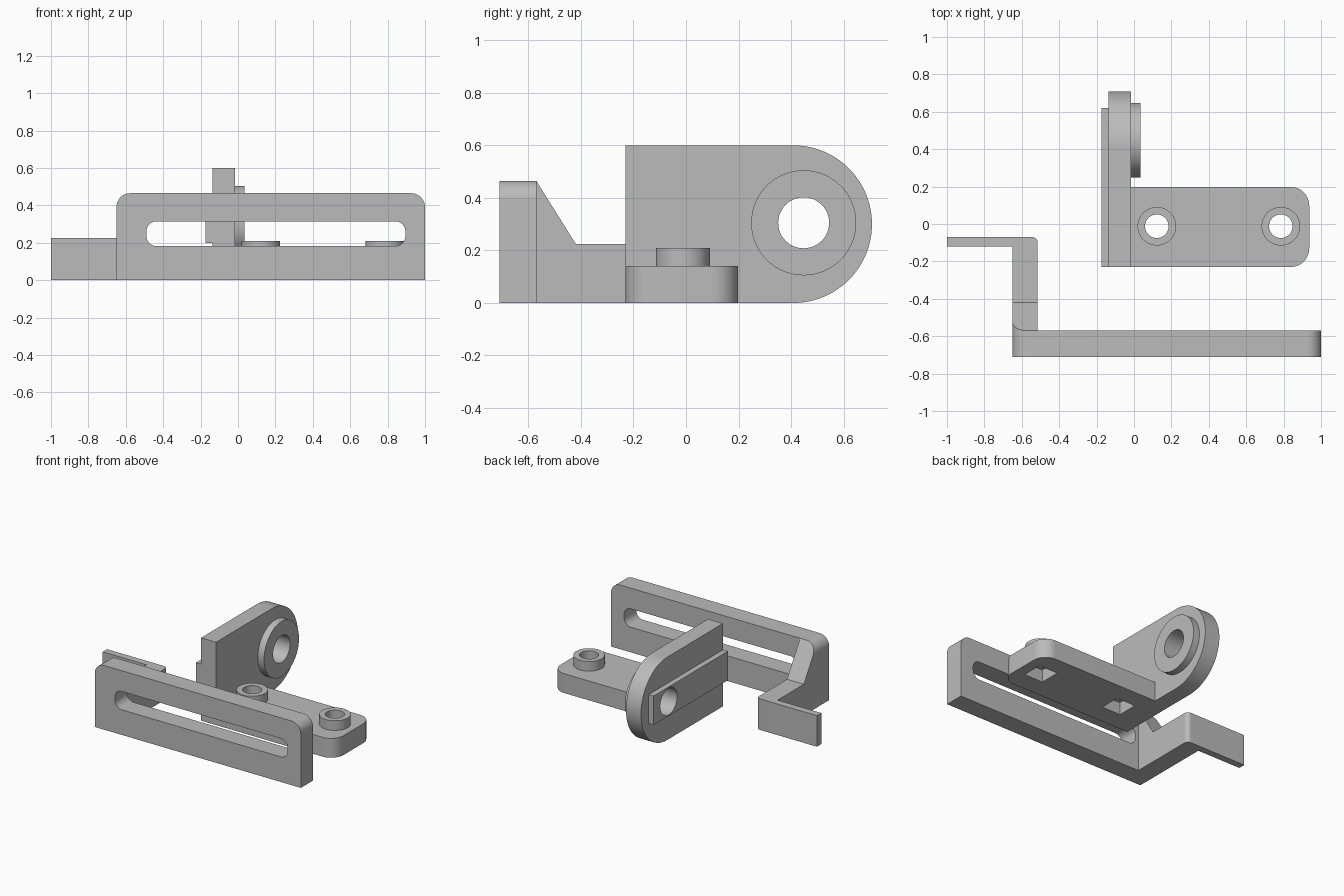
import bpy, bmesh, math

if "Cube" in bpy.data.objects:
    bpy.data.objects.remove(bpy.data.objects["Cube"])

GREY = (0.5, 0.5, 0.5, 1)
grey = bpy.data.materials.new("plain_grey")
grey.use_nodes = True
grey.diffuse_color = GREY
grey.node_tree.nodes["Principled BSDF"].inputs["Base Color"].default_value = GREY


def rounded(u0, u1, v0, v1, bl=0, br=0, tr=0, tl=0, steps=12):
    """Rectangle outline with one radius per corner."""
    corners = [(u0, v0, 1, 1, bl, 180), (u1, v0, -1, 1, br, 270),
               (u1, v1, -1, -1, tr, 0), (u0, v1, 1, -1, tl, 90)]
    pts = []
    for u, v, su, sv, r, start in corners:
        if not r:
            pts.append((u, v))
            continue
        for i in range(steps + 1):
            a = math.radians(start + 90 * i / steps)
            pts.append((u + su * r + r * math.cos(a), v + sv * r + r * math.sin(a)))
    return pts


def circle(u, v, r, n=48):
    return [(u + r * math.cos(math.tau * i / n), v + r * math.sin(math.tau * i / n))
            for i in range(n)]


def prism(name, outline, axis, lo, hi):
    """Extrude a flat outline along an axis."""
    place = {"x": lambda u, v, w: (w, u, v),
             "y": lambda u, v, w: (u, w, v),
             "z": lambda u, v, w: (u, v, w)}[axis]
    bm = bmesh.new()
    face = bm.faces.new([bm.verts.new(place(u, v, lo)) for u, v in outline])
    ext = bmesh.ops.extrude_face_region(bm, geom=[face])
    moved = [g for g in ext["geom"] if isinstance(g, bmesh.types.BMVert)]
    bmesh.ops.translate(bm, verts=moved, vec=place(0, 0, hi - lo))
    bmesh.ops.recalc_face_normals(bm, faces=bm.faces)
    mesh = bpy.data.meshes.new(name)
    bm.to_mesh(mesh)
    bm.free()
    mesh.materials.append(grey)
    ob = bpy.data.objects.new(name, mesh)
    bpy.context.collection.objects.link(ob)
    return ob


def activate(ob):
    bpy.ops.object.select_all(action="DESELECT")
    ob.select_set(True)
    bpy.context.view_layer.objects.active = ob


def combine(ob, other, operation):
    """Apply a boolean and discard the second solid."""
    activate(ob)
    mod = ob.modifiers.new("bool", "BOOLEAN")
    mod.operation, mod.object, mod.solver = operation, other, "EXACT"
    bpy.ops.object.modifier_apply(modifier=mod.name)
    bpy.data.objects.remove(other)


def finish(ob):
    activate(ob)
    bpy.ops.object.shade_smooth_by_angle(angle=math.radians(30))


# Slotted front bar
front_outline = rounded(-0.65, 1.0, 0, 0.465, tr=0.075, tl=0.075)
bar = prism("slotted_bracket", front_outline, "y", -0.71, -0.57)
slot = rounded(-0.49, 0.895, 0.182, 0.315, 0.055, 0.055, 0.055, 0.055)
combine(bar, prism("slot_cutter", slot, "y", -0.8, -0.5), "DIFFERENCE")

# Sloped side arm and end tab of the bracket
side = [(-0.57, 0), (-0.07, 0), (-0.07, 0.225), (-0.42, 0.225), (-0.57, 0.465)]
arm = prism("side_arm", side, "x", -0.65, -0.515)
combine(arm, prism("arm_limit", front_outline, "y", -0.9, 0.1), "INTERSECT")
corner = rounded(-0.7, -0.515, -0.6, -0.07, tr=0.03)
combine(arm, prism("corner_limit", corner, "z", -0.1, 0.6), "INTERSECT")
combine(bar, arm, "UNION")
tab = rounded(-1.0, -0.515, -0.12, -0.07, tr=0.03)
combine(bar, prism("end_tab", tab, "z", 0, 0.225), "UNION")
finish(bar)

# Upright plate with round end, boss and backing strip
eye = (0.448, 0.305)
upright = prism("upright_plate",
                rounded(-0.23, 0.708, 0, 0.6, br=0.3, tr=0.3, steps=24),
                "x", -0.135, -0.015)
combine(upright, prism("eye_boss", circle(*eye, 0.2, 64), "x", -0.03, 0.035), "UNION")
strip = rounded(-0.23, 0.62, 0.2, 0.41)
combine(upright, prism("backing_strip", strip, "x", -0.175, -0.135), "UNION")

# Foot plate with two bolt bosses
foot = rounded(-0.015, 0.937, -0.23, 0.198, br=0.1, tr=0.1)
combine(upright, prism("foot_plate", foot, "z", 0, 0.14), "UNION")
bolts = [(0.122, -0.012), (0.785, -0.012)]
for x, y in bolts:
    combine(upright, prism("bolt_boss", circle(x, y, 0.103), "z", 0.1, 0.21), "UNION")

# Bores and square sockets underneath
combine(upright, prism("eye_cutter", circle(*eye, 0.097), "x", -0.4, 0.3), "DIFFERENCE")
for x, y in bolts:
    combine(upright, prism("bolt_cutter", circle(x, y, 0.063), "z", -0.1, 0.4), "DIFFERENCE")
    socket = rounded(x - 0.075, x + 0.075, y - 0.075, y + 0.075)
    combine(upright, prism("socket_cutter", socket, "z", -0.1, 0.09), "DIFFERENCE")
upright.name = "upright_bracket"
finish(upright)
